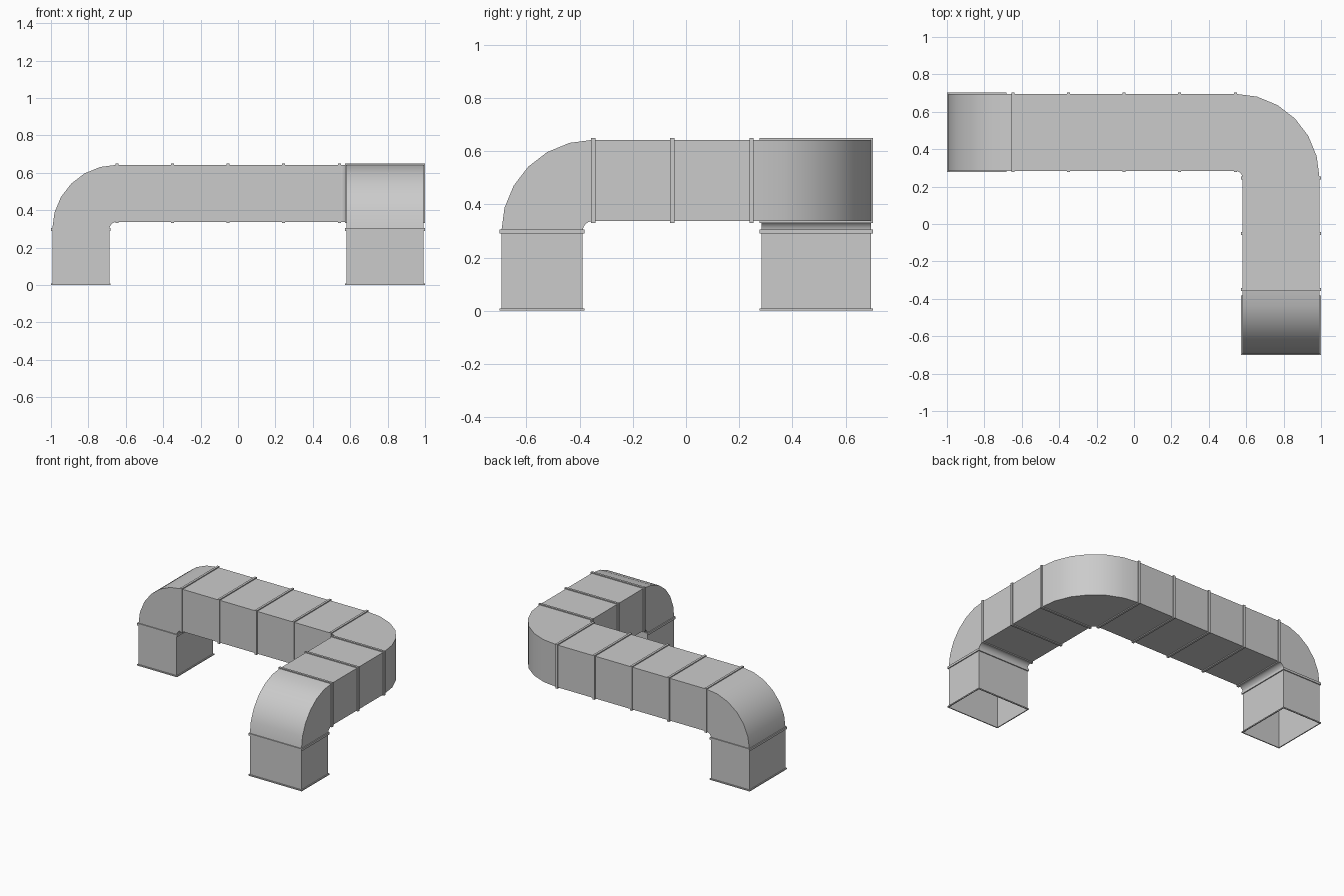
import bpy, bmesh, math
from mathutils import Vector, Matrix

if "Cube" in bpy.data.objects:
    bpy.data.objects.remove(bpy.data.objects["Cube"])

L = 0.2975            # length of one straight duct section
H, W = 0.305, 0.412   # duct height and width
R = 0.04              # inside radius of the down-turning elbows
RT = 0.038            # inside radius of the flat turning elbow
LIP, HALF = 0.007, 0.008  # flange protrusion and half thickness
X, Y, Z = Vector((1, 0, 0)), Vector((0, 1, 0)), Vector((0, 0, 1))


def section(c, u, v, grow=0.0):
    """Rectangle of four points; u and v are half-size vectors."""
    u, v = u + u.normalized() * grow, v + v.normalized() * grow
    return [c + u + v, c - u + v, c - u - v, c + u - v]


def loft(name, rings, wrap=False):
    bm = bmesh.new()
    vs = [[bm.verts.new(p) for p in r] for r in rings]
    pairs = list(zip(vs, vs[1:])) + ([(vs[-1], vs[0])] if wrap else [])
    for a, b in pairs:
        for i in range(4):
            j = (i + 1) % 4
            bm.faces.new((a[i], a[j], b[j], b[i]))
    bmesh.ops.recalc_face_normals(bm, faces=bm.faces)
    me = bpy.data.meshes.new(name)
    bm.to_mesh(me)
    bm.free()
    ob = bpy.data.objects.new(name, me)
    bpy.context.collection.objects.link(ob)
    return ob


def flange(name, c, u, v, d, lo=-HALF, hi=HALF):
    loft(name, [section(c + d * lo, u, v, LIP), section(c + d * hi, u, v, LIP),
                section(c + d * hi, u, v), section(c + d * lo, u, v)], True)


def straight(name, c, u, v, d, count):
    """Run of sections starting at c along d."""
    for i in range(count):
        loft(f"{name}_{i + 1}", [section(c + d * L * i, u, v),
                                 section(c + d * L * (i + 1), u, v)])


def elbow(name, c, u, v, pivot, axis, angle, n=6):
    """Section at c swept a quarter turn about a pivot."""
    base = section(c, u, v)
    rings = []
    for i in range(n + 1):
        m = Matrix.Rotation(angle * i / n, 3, axis)
        rings.append([pivot + m @ (p - pivot) for p in base])
    ob = loft(name, rings)
    bpy.ops.object.select_all(action='DESELECT')
    bpy.context.view_layer.objects.active = ob
    ob.select_set(True)
    bpy.ops.object.shade_smooth_by_angle(angle=math.radians(30))


Q = math.pi / 2
zc = L + R + H / 2                   # centre height of the raised run
px, yc = -0.648, 0.49                # left elbow pivot x, long run centre y
tx = px + 4 * L                      # turn pivot
ty = yc - W / 2 - RT
xc = tx + RT + W / 2                 # short run centre x
py = ty - 2 * L                      # front elbow pivot y

# Left leg and its elbow
leg = Vector((px - R - H / 2, yc, 0))
u, v = X * H / 2, Y * W / 2
straight("left_leg", leg, u, v, Z, 1)
flange("left_foot_flange", leg, u, v, Z, 0, HALF)
flange("left_leg_flange", leg + Z * L, u, v, Z)
elbow("left_elbow", leg + Z * L, u, v, Vector((px, yc, L)), 'Y', Q)

# Long raised run
start = Vector((px, yc, zc))
u, v = Y * W / 2, Z * H / 2
straight("long_duct", start, u, v, X, 4)
for i in range(5):
    flange(f"long_duct_flange_{i + 1}", start + X * L * i, u, v, X)

# Flat corner elbow
elbow("corner_elbow", start + X * 4 * L, u, v, Vector((tx, ty, zc)), 'Z', -Q)

# Short raised run toward the front
start = Vector((xc, ty, zc))
u, v = X * W / 2, Z * H / 2
straight("short_duct", start, u, v, -Y, 2)
for i in range(3):
    flange(f"short_duct_flange_{i + 1}", start - Y * L * i, u, v, Y)

# Front leg and its elbow
leg = Vector((xc, py - R - H / 2, 0))
u, v = X * W / 2, Y * H / 2
straight("front_leg", leg, u, v, Z, 1)
flange("front_foot_flange", leg, u, v, Z, 0, HALF)
flange("front_leg_flange", leg + Z * L, u, v, Z)
elbow("front_elbow", leg + Z * L, u, v, Vector((xc, py, L)), 'X', -Q)
